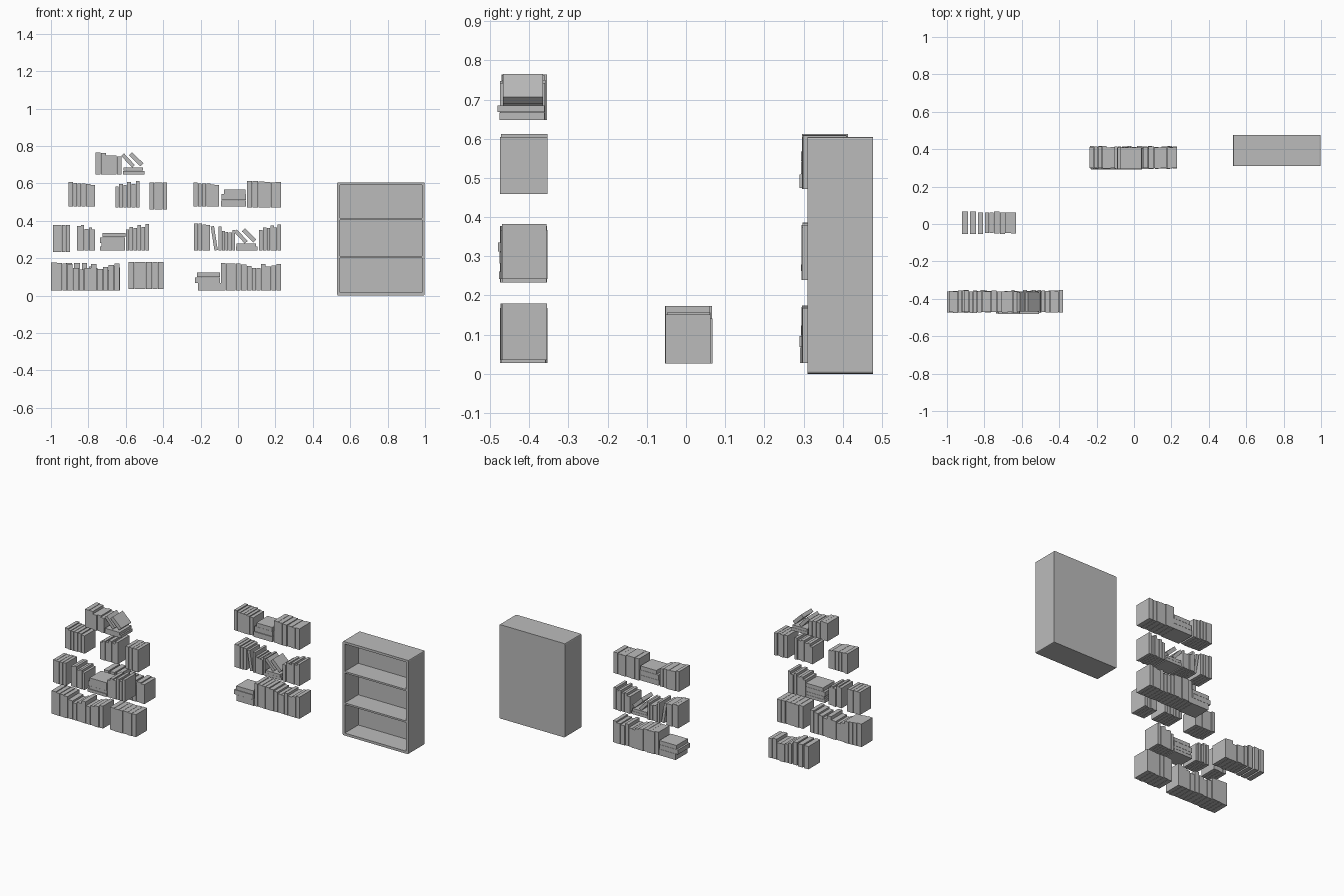
import bpy, bmesh, random
from math import radians
from mathutils import Matrix, Vector

random.seed(4)
cube = bpy.data.objects.get("Cube")
if cube:
    bpy.data.objects.remove(cube)

# One plain grey for everything
grey = bpy.data.materials.new("plain_grey")
grey.use_nodes = True
grey.diffuse_color = (0.5, 0.5, 0.5, 1)
grey.node_tree.nodes["Principled BSDF"].inputs["Base Color"].default_value = grey.diffuse_color


def box(bm, lo, hi, tilt=0.0):
    """Box between two corners, optionally leaning about the depth axis."""
    lo, hi = Vector(lo), Vector(hi)
    size = hi - lo
    matrix = (Matrix.Translation((lo + hi) / 2)
              @ Matrix.Rotation(radians(tilt), 4, "Y")
              @ Matrix.Diagonal((size.x, size.y, size.z, 1)))
    bmesh.ops.create_cube(bm, size=1, matrix=matrix)


def finish(bm, name):
    mesh = bpy.data.meshes.new(name)
    bm.to_mesh(mesh)
    bm.free()
    mesh.materials.append(grey)
    obj = bpy.data.objects.new(name, mesh)
    bpy.context.collection.objects.link(obj)
    return obj


BOOK_DEPTH = 0.122


def upright_books(name, x0, x1, z, y, heights, gap=0.002):
    """Row of standing books; heights are in hundredths."""
    bm = bmesh.new()
    weights = [random.uniform(0.85, 1.15) for h in heights]
    unit = (x1 - x0) / sum(weights)
    x = x0
    for h, w in zip(heights, weights):
        front = y + random.uniform(0, 0.006)
        back = y + BOOK_DEPTH - random.uniform(0, 0.008)
        box(bm, (x, front, z), (x + w * unit - gap, back, z + h / 100))
        x += w * unit
    return finish(bm, name)


def flat_stack(name, x0, x1, z, y, layers):
    """Lying books; each layer is thickness, left inset, right inset."""
    bm = bmesh.new()
    for thick, left, right in layers:
        box(bm, (x0 + left, y - random.uniform(0, 0.006), z),
            (x1 - right, y + BOOK_DEPTH - 0.008, z + thick - 0.001))
        z += thick
    return finish(bm, name)


def leaning_book(name, x, z, y, length, thick, tilt):
    """Single book leaning about its middle point."""
    bm = bmesh.new()
    box(bm, (x - thick / 2, y + 0.008, z - length / 2),
        (x + thick / 2, y + BOOK_DEPTH - 0.012, z + length / 2), tilt)
    return finish(bm, name)


def slumped_pair(name, x, z, y):
    """Two flat books with two books slumped on top of them."""
    flat_stack(name + "_base", x, x + 0.115, z, y,
               [(0.02, 0, 0), (0.018, 0.003, 0.008)])
    leaning_book(name + "_lower_lean", x + 0.027, z + 0.074, y, 0.085, 0.02, -43)
    leaning_book(name + "_upper_lean", x + 0.071, z + 0.08, y, 0.085, 0.023, -46)


SLOPED = [13, 12.5, 12.3, 12.3, 12, 11.5]
TALL = [14.5] * 6
MIXED = [14.6, 14.4, 14.3, 14.3, 13.8, 13, 12, 12, 14, 12.6, 13.2, 14]
RISING = [11, 12.5, 12, 13.5, 12.5, 14]
BOOK_PILE = [(0.035, 0, 0), (0.033, 0.003, 0), (0.026, 0.017, 0.003)]

# Bookcase: rounded shell with three compartments cut from the front
LEFT, RIGHT, FRONT, BACK, TOP = 0.53, 0.998, 0.31, 0.477, 0.605
bm = bmesh.new()
box(bm, (LEFT, FRONT, 0), (RIGHT, BACK, TOP))
depth_edges = [e for e in bm.edges
               if abs(e.verts[0].co.y - e.verts[1].co.y) > 0.1]
bmesh.ops.bevel(bm, geom=depth_edges, offset=0.006, segments=2,
                profile=0.5, affect="EDGES")
bookcase = finish(bm, "bookcase")

bm = bmesh.new()
for low, high in ((0.016, 0.2), (0.211, 0.403), (0.414, 0.59)):
    box(bm, (LEFT + 0.015, FRONT - 0.05, low), (RIGHT - 0.015, BACK - 0.03, high))
cutter = finish(bm, "compartment_cutter")
cutter.hide_render = True
cut = bookcase.modifiers.new("compartments", "BOOLEAN")
cut.object = cutter
cut.solver = "EXACT"
bpy.context.view_layer.objects.active = bookcase
bpy.ops.object.modifier_apply(modifier=cut.name)
bpy.data.objects.remove(cutter)

# Middle set, top row
Y = 0.295
upright_books("middle_top_left_books", -0.238, -0.1, 0.475, Y, SLOPED)
flat_stack("middle_top_stack", -0.092, 0.042, 0.475, Y, BOOK_PILE)
upright_books("middle_top_right_books", 0.047, 0.232, 0.472, Y,
              [14, 14, 13.8, 13.4, 13.3, 13.6])

# Middle set, centre row
upright_books("middle_centre_left_books", -0.235, -0.148, 0.24, Y,
              [14.6, 14.5, 14, 13.8])
leaning_book("middle_centre_leaning_book", -0.127, 0.306, Y, 0.13, 0.018, -9)
upright_books("middle_centre_inner_books", -0.103, -0.014, 0.24, Y,
              [13, 10.5, 10, 9.8, 11])
slumped_pair("middle_centre_slumped", -0.012, 0.242, Y)
upright_books("middle_centre_right_books", 0.112, 0.232, 0.24, Y, RISING)

# Middle set, bottom row
flat_stack("middle_bottom_stack", -0.23, -0.092, 0.028, Y,
           [(0.04, 0.017, 0), (0.03, 0, 0.005), (0.026, 0.012, 0.004)])
upright_books("middle_bottom_books", -0.09, 0.232, 0.028, Y, MIXED)

# Lone row between the two sets
Y = -0.054
upright_books("lone_tall_books", -0.92, -0.797, 0.026, Y, [14.7] * 3, gap=0.01)
upright_books("lone_short_books", -0.797, -0.63, 0.026, Y,
              [13, 12, 11.5, 11, 13, 12.5])

# Front set, top row
Y = -0.475
upright_books("front_top_books", -0.762, -0.62, 0.648, Y,
              [11.6, 11.5, 10, 10.2, 9.5])
slumped_pair("front_top_slumped", -0.615, 0.648, Y)

# Front set, upper row
upright_books("front_upper_left_books", -0.905, -0.762, 0.476, Y, SLOPED)
upright_books("front_upper_centre_books", -0.655, -0.525, 0.472, Y, RISING)
upright_books("front_upper_right_books", -0.472, -0.378, 0.459, Y, TALL[:4])

# Front set, lower row
upright_books("front_lower_left_books", -0.99, -0.897, 0.233, Y, TALL[:4])
upright_books("front_lower_inner_books", -0.86, -0.762, 0.242, Y,
              [13, 13.5, 11.5, 12.3, 11])
flat_stack("front_lower_stack", -0.738, -0.6, 0.242, Y,
           [(0.02, 0, 0.005), (0.02, 0.008, 0.003), (0.03, 0, 0.005), (0.024, 0.014, 0.002)])
upright_books("front_lower_right_books", -0.6, -0.475, 0.242, Y, RISING)

# Front set, bottom row
upright_books("front_bottom_left_books", -1.0, -0.632, 0.028, Y,
              [14.8, 14.5, 14.3, 14, 12, 11, 12, 14, 11.5, 12.5, 13.5, 14.4])
upright_books("front_bottom_right_books", -0.585, -0.397, 0.035, Y, TALL)
